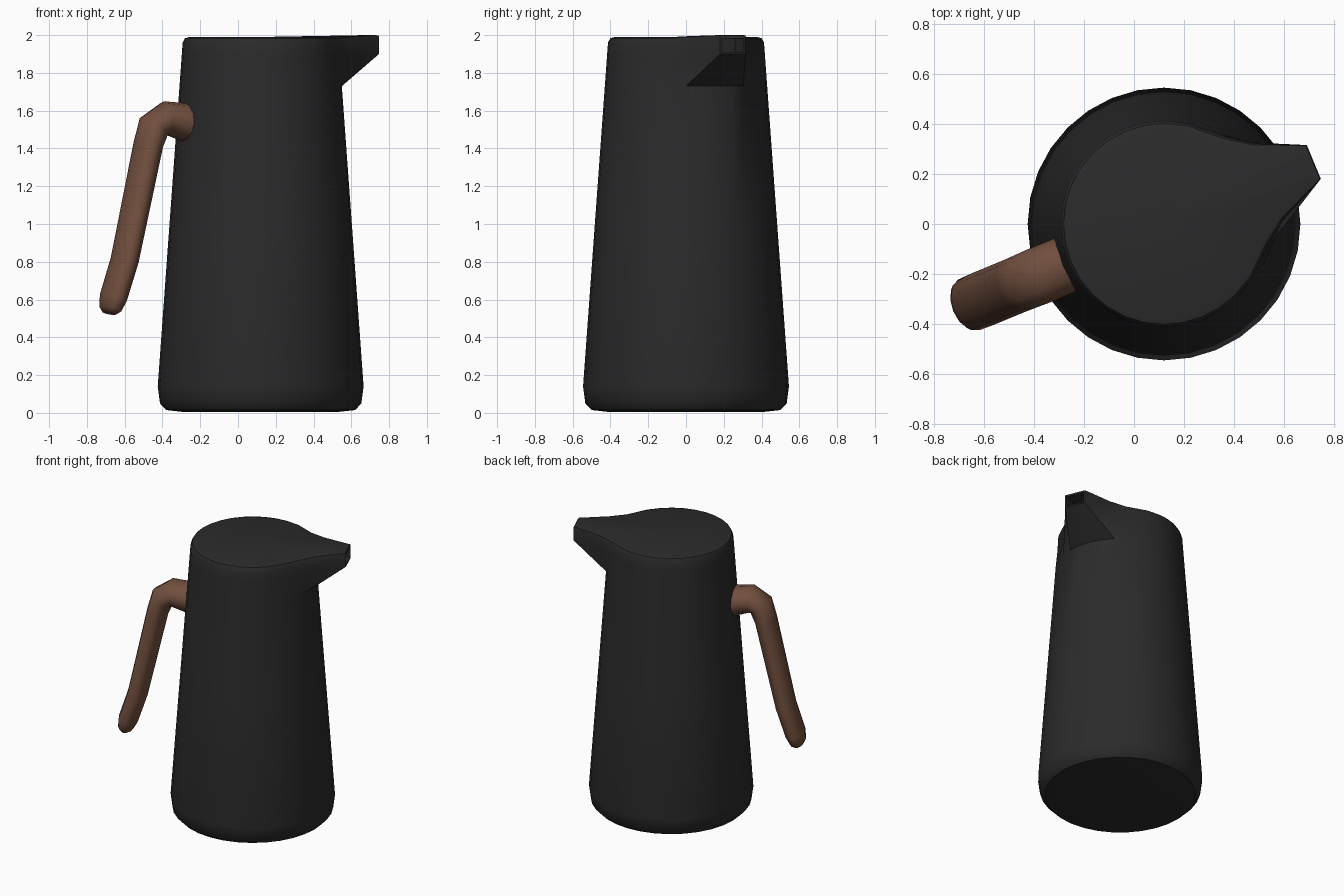
import bpy, bmesh, math
from mathutils import Vector, Matrix

if "Cube" in bpy.data.objects:
    bpy.data.objects.remove(bpy.data.objects["Cube"])

N = 32
# local +x is the pouring direction; turned and shifted into place
PLACE = Matrix.Translation((0.12, 0, 0)) @ Matrix.Rotation(math.radians(22.5), 4, 'Z')


def finish(bm, name, color, angle):
    bmesh.ops.recalc_face_normals(bm, faces=bm.faces[:])
    bm.transform(PLACE)
    me = bpy.data.meshes.new(name)
    bm.to_mesh(me)
    bm.free()
    ob = bpy.data.objects.new(name, me)
    bpy.context.collection.objects.link(ob)
    mat = bpy.data.materials.new(name + "_colour")
    mat.diffuse_color = (*color, 1)
    mat.use_nodes = True
    mat.node_tree.nodes["Principled BSDF"].inputs["Base Color"].default_value = mat.diffuse_color
    me.materials.append(mat)
    bpy.ops.object.select_all(action='DESELECT')
    ob.select_set(True)
    bpy.context.view_layer.objects.active = ob
    bpy.ops.object.shade_smooth_by_angle(angle=math.radians(angle))
    return ob


def bridge(bm, a, b):
    n = len(a)
    return [bm.faces.new((a[i], a[(i + 1) % n], b[(i + 1) % n], b[i])) for i in range(n)]


def fan(bm, ring, centre):
    c = bm.verts.new(centre)
    for i in range(len(ring)):
        bm.faces.new((ring[i], ring[(i + 1) % len(ring)], c))


# jug body: tapered rings, with the upper rings pulled out into the spout
SPOUT = {0: (.648, 0), 1: (.648, .037), 2: (.648, .073),
         3: (.456, .159), 4: (.357, .232), 5: (.243, .335)}


def cone_r(z):
    return .545 - .0725 * (z - .14)


def column(i):
    return i if i <= N // 2 else i - N


def circle_pt(i, r):
    a = 2 * math.pi * i / N
    return Vector((r * math.cos(a), r * math.sin(a), 0))


def rim_pt(i, z):
    k = column(i)
    if abs(k) in SPOUT:
        u, v = SPOUT[abs(k)]
        return Vector((u, math.copysign(v, k), 0))
    return circle_pt(i, cone_r(z))


bm = bmesh.new()
rings = []
for r, z in ((.40, .004), (.50, .015), (.533, .05), (.545, .14),
             (cone_r(1.0), 1.0), (cone_r(1.73), 1.73)):
    rings.append([bm.verts.new(circle_pt(i, r) + Vector((0, 0, z))) for i in range(N)])

# (height, spout lip height, inward scale, inward scale at lip, flare of the sides)
for z, lip_z, s, lip_s, flare in ((1.90, 1.90, 1, 1, .8), (1.96, 1.992, 1, 1, 1),
                                  (1.983, 1.998, .975, .993, 1), (1.99, 2.0, .92, .97, 1)):
    ring = []
    for i in range(N):
        k = abs(column(i))
        lip = 1 if k <= 2 else .5 if k == 3 else 0
        p = rim_pt(i, z)
        if k > 2:
            p = circle_pt(i, cone_r(z)).lerp(p, flare)
        p = p * (s + (lip_s - s) * lip)
        p.z = z + (lip_z - z) * lip
        ring.append(bm.verts.new(p))
    rings.append(ring)
fan(bm, rings[0], (0, 0, .004))
fan(bm, rings[-1], (0, 0, 1.99))
strips = [bridge(bm, a, b) for a, b in zip(rings, rings[1:])]

# pouring hole in the spout end
mouth = [strips[6][i] for i in (N - 2, N - 1, 0, 1)]
bmesh.ops.recalc_face_normals(bm, faces=bm.faces[:])
bmesh.ops.inset_region(bm, faces=mouth, thickness=.01, use_even_offset=True)
ext = bmesh.ops.extrude_face_region(bm, geom=mouth)
inner = [g for g in ext['geom'] if isinstance(g, bmesh.types.BMVert)]
bmesh.ops.translate(bm, verts=inner, vec=(-.12, 0, 0))
bmesh.ops.delete(bm, geom=[f for f in mouth if f.is_valid], context='FACES')
finish(bm, "jug_body", (.024, .024, .024), 40)

# handle: oval section swept along a bent path on the side opposite the spout
# (distance from axis, height, half thickness, half width)
PATH = ((.428, 1.535, .105, .115), (.547, 1.56, .09, .115), (.611, 1.52, .082, .113),
        (.644, 1.42, .072, .112), (.779, .81, .067, .112), (.844, .61, .066, .11),
        (.862, .55, .052, .095), (.869, .527, .03, .06))
bm = bmesh.new()
M = 12
sections = []
for j, (w, z, a, b) in enumerate(PATH):
    p0, p1 = PATH[max(j - 1, 0)], PATH[min(j + 1, len(PATH) - 1)]
    t = Vector((-(p1[0] - p0[0]), 0, p1[1] - p0[1])).normalized()
    if j == 0:
        t = Vector((-1, 0, 0))
    side = Vector((t.z, 0, -t.x))
    sections.append([bm.verts.new(Vector((-w, 0, z))
                     + side * a * math.cos(2 * math.pi * i / M)
                     + Vector((0, b * math.sin(2 * math.pi * i / M), 0))) for i in range(M)])
for a, b in zip(sections, sections[1:]):
    bridge(bm, a, b)
bm.faces.new(sections[0])
bm.faces.new(sections[-1])
finish(bm, "handle", (.165, .078, .048), 50)
